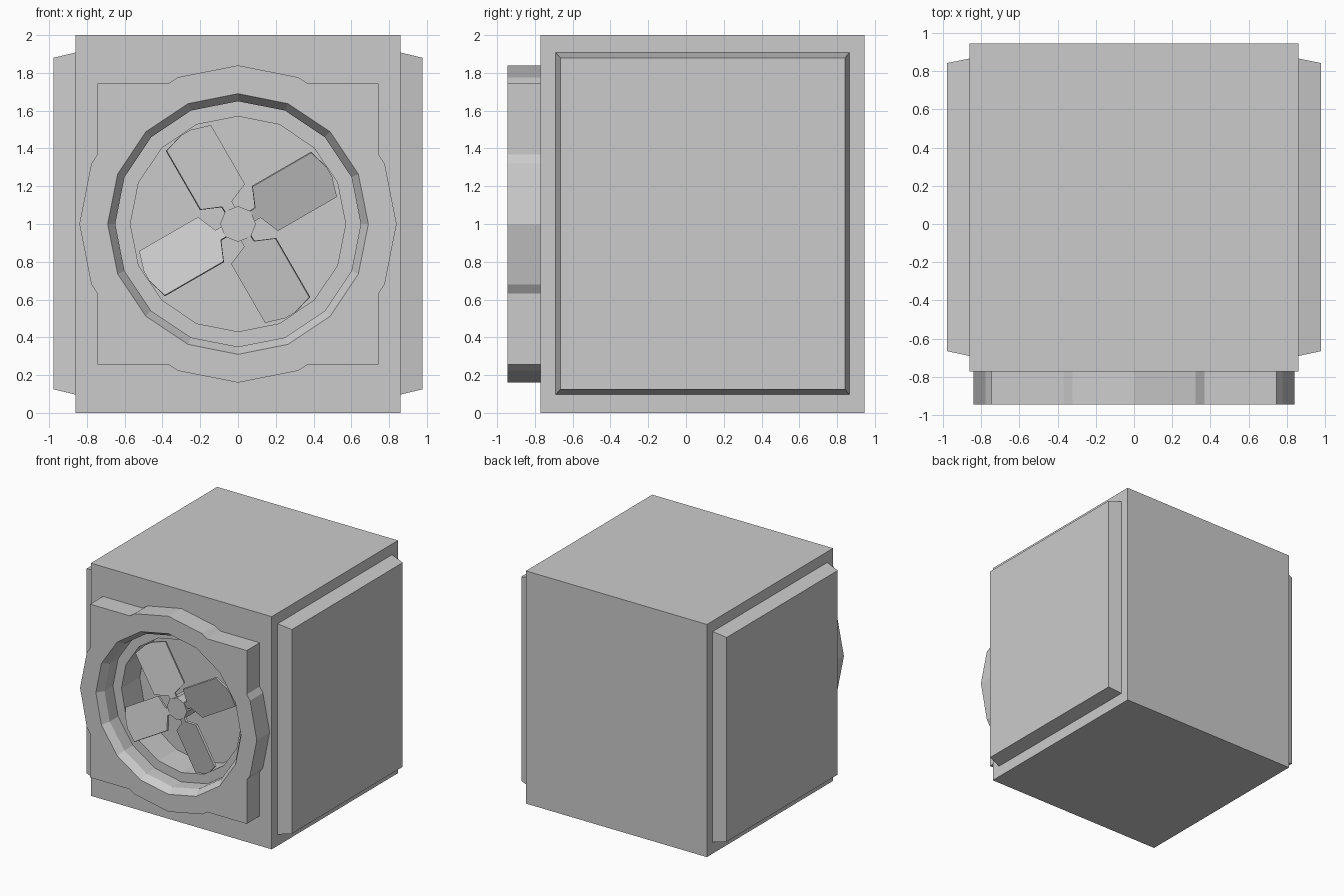
import bpy, bmesh, math
from mathutils import Matrix

if "Cube" in bpy.data.objects:
    bpy.data.objects.remove(bpy.data.objects["Cube"])

CZ = 1.0  # fan axis height


def make(name, bm):
    bmesh.ops.recalc_face_normals(bm, faces=bm.faces)
    me = bpy.data.meshes.new(name)
    bm.to_mesh(me)
    bm.free()
    ob = bpy.data.objects.new(name, me)
    bpy.context.collection.objects.link(ob)
    return ob


def loft(name, rings):
    """Capped skin through matching rings of points."""
    bm = bmesh.new()
    vs = [[bm.verts.new(p) for p in r] for r in rings]
    n = len(vs[0])
    for a, b in zip(vs, vs[1:]):
        for i in range(n):
            j = (i + 1) % n
            bm.faces.new((a[i], a[j], b[j], b[i]))
    bm.faces.new(vs[0])
    bm.faces.new(vs[-1])
    return make(name, bm)


def circle(r, y, n=16):
    return [(r * math.cos(2 * math.pi * i / n), y, CZ + r * math.sin(2 * math.pi * i / n))
            for i in range(n)]


def rect_y(hx, z0, z1, y):
    return [(-hx, y, z0), (hx, y, z0), (hx, y, z1), (-hx, y, z1)]


def rect_x(x, y0, y1, z0, z1):
    return [(x, y0, z0), (x, y1, z0), (x, y1, z1), (x, y0, z1)]


def boolean(ob, other, op):
    m = ob.modifiers.new(op.lower(), 'BOOLEAN')
    m.operation, m.object, m.solver = op, other, 'EXACT'
    bpy.context.view_layer.objects.active = ob
    bpy.ops.object.modifier_apply(modifier=m.name)
    bpy.data.objects.remove(other)


# Cabinet with front surround: square plate merged with a 16-sided disc
cabinet = loft("cabinet", [rect_y(0.86, 0, 2, -0.77), rect_y(0.86, 0, 2, 0.945)])
surround = loft("fan_surround", [rect_y(0.745, 0.255, 1.745, -0.945),
                                 rect_y(0.745, 0.255, 1.745, -0.77)])
boolean(surround, loft("disc", [circle(0.84, -0.945), circle(0.84, -0.77)]), 'UNION')

# Stepped fan opening
for body in (cabinet, surround):
    cut = loft("opening_cutter", [circle(0.69, -1.0), circle(0.69, -0.945), circle(0.65, -0.885),
                                  circle(0.65, -0.77), circle(0.57, -0.77), circle(0.57, -0.52)])
    boolean(body, cut, 'DIFFERENCE')

# Bevelled side panels
for side, name in ((1, "right_panel"), (-1, "left_panel")):
    loft(name, [rect_x(side * 0.85, -0.69, 0.865, 0.097, 1.908),
                rect_x(side * 0.86, -0.69, 0.865, 0.097, 1.908),
                rect_x(side * 0.977, -0.665, 0.842, 0.125, 1.88)])

# Fan hub
loft("fan_hub", [circle(0.095, -0.83, 8), circle(0.095, -0.52, 8)])

# Pitched fan blades
outline = [(0.05, -0.03), (0.12, -0.03), (0.165, -0.14), (0.525, -0.14), (0.557, -0.03),
           (0.557, 0.03), (0.525, 0.14), (0.165, 0.14), (0.12, 0.03), (0.05, 0.03)]
for k in range(4):
    blade = loft(f"fan_blade_{k + 1}", [[(u, y, w) for u, w in outline] for y in (-0.01, 0.01)])
    blade.data.transform(Matrix.Translation((0, -0.81, CZ))
                         @ Matrix.Rotation(-math.radians(30 + 90 * k), 4, 'Y')
                         @ Matrix.Rotation(math.radians(15), 4, 'X'))
